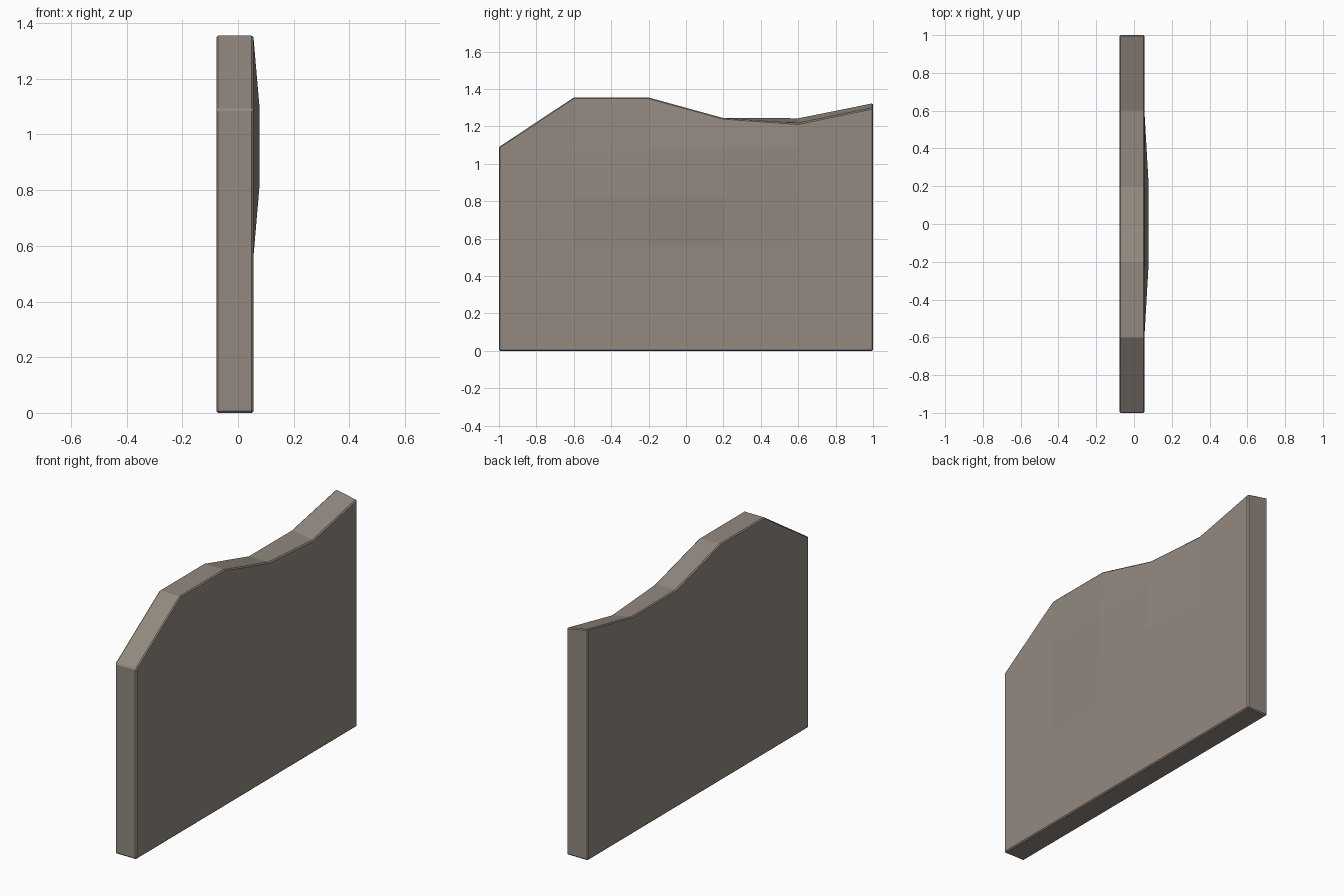
import bpy, bmesh

if "Cube" in bpy.data.objects:
    bpy.data.objects.remove(bpy.data.objects["Cube"])

stone = bpy.data.materials.new("warm_grey_stone")
stone.diffuse_color = (0.29, 0.25, 0.215, 1)
stone.use_nodes = True
stone.node_tree.nodes["Principled BSDF"].inputs["Base Color"].default_value = stone.diffuse_color

YS = [-1, -0.6, -0.2, 0.2, 0.6, 1]
ROWS = [0, 0.28, 0.555, 0.825, 1.09]
TOPS = {-1: [1.09, 1.355, 1.355, 1.245, 1.245, 1.325],   # back (-x) edge
        1: [1.09, 1.355, 1.355, 1.245, 1.217, 1.30]}     # front (+x) edge
N = 5

bm = bmesh.new()
v = {}
for s in (-1, 1):
    for i, y in enumerate(YS):
        top = TOPS[s][i]
        for j in range(N + 1):
            z = top if j == N else min(ROWS[j], top * j / N if i == 0 else 9)
            x = -0.078 if s < 0 else 0.055
            # shallow swelling in the middle of the +x face
            if s > 0 and i in (2, 3) and j in (3, 4):
                x = 0.078
            v[s, i, j] = bm.verts.new((x, y, z))

# two broad faces
for s in (-1, 1):
    for i in range(N):
        for j in range(N):
            bm.faces.new([v[s, i, j], v[s, i + 1, j], v[s, i + 1, j + 1], v[s, i, j + 1]])
# rim: ends, top and bottom
for k in range(N):
    for e in (0, N):
        bm.faces.new([v[-1, e, k], v[1, e, k], v[1, e, k + 1], v[-1, e, k + 1]])
        bm.faces.new([v[-1, k, e], v[1, k, e], v[1, k + 1, e], v[-1, k + 1, e]])
bmesh.ops.recalc_face_normals(bm, faces=bm.faces)

me = bpy.data.meshes.new("wall_slab")
bm.to_mesh(me)
bm.free()
me.materials.append(stone)
slab = bpy.data.objects.new("wall_slab", me)
bpy.context.collection.objects.link(slab)

# small chamfer on the outer edges
bev = slab.modifiers.new("chamfer", 'BEVEL')
bev.width = 0.006
bev.segments = 1
bev.limit_method = 'ANGLE'
bev.angle_limit = 0.9
